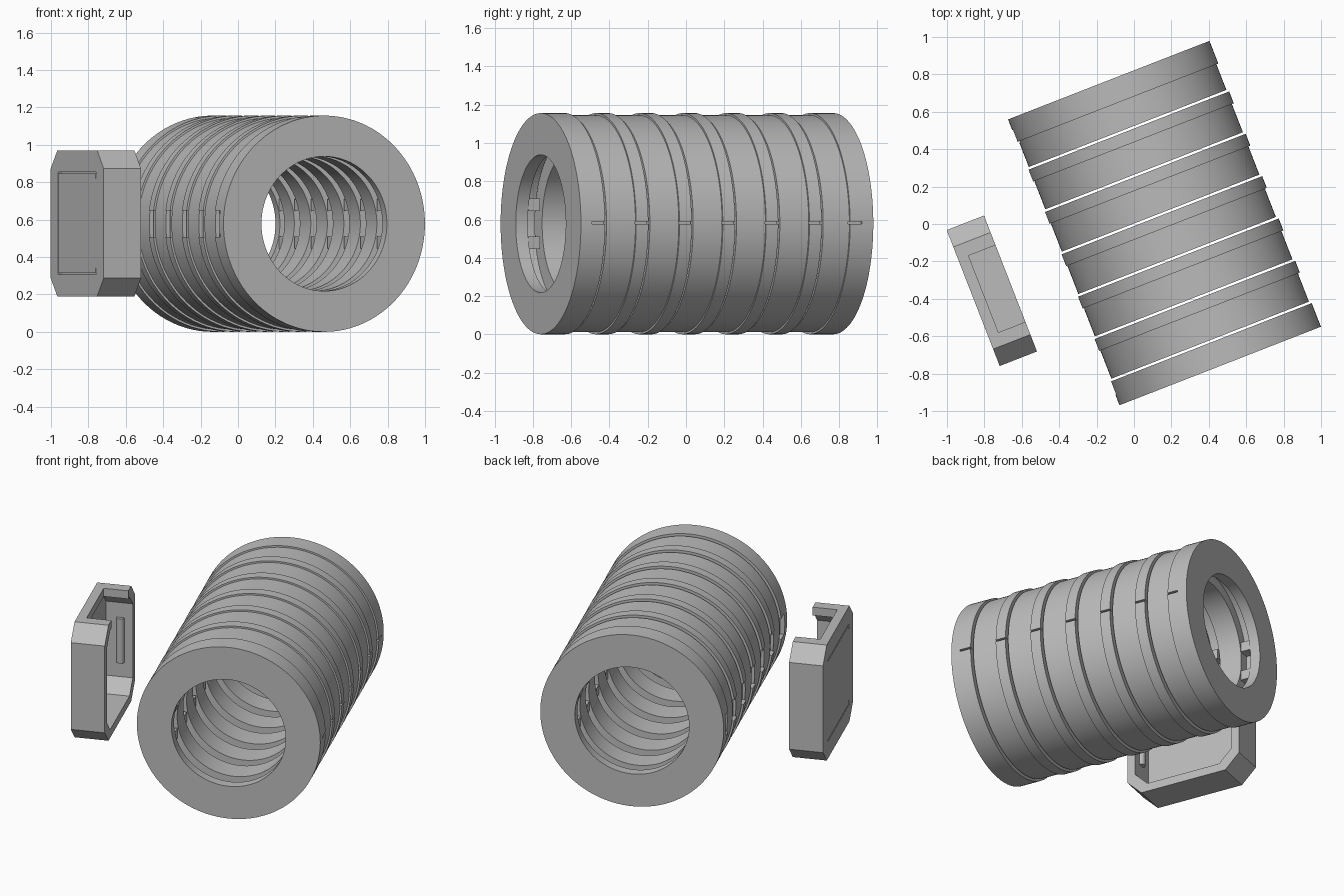
import bpy, bmesh, math
from mathutils import Matrix

if "Cube" in bpy.data.objects:
    bpy.data.objects.remove(bpy.data.objects["Cube"])

TURN = math.radians(21.3)
TUBE = Matrix.Translation((0.163, 0.005, 0.578)) @ Matrix.Rotation(TURN, 4, 'Z')
CASE = Matrix.Translation((-0.76, -0.357, 0.58)) @ Matrix.Rotation(TURN, 4, 'Z')
HALF = 0.82          # half length of the tube
R_BAND, R_BODY, R_BORE, R_GROOVE = 0.578, 0.567, 0.36, 0.43

grey = bpy.data.materials.new("plain grey")
grey.use_nodes = True
grey.diffuse_color = (0.5, 0.5, 0.5, 1)
grey.node_tree.nodes["Principled BSDF"].inputs["Base Color"].default_value = grey.diffuse_color


def finish(name, bm, frame):
    bmesh.ops.recalc_face_normals(bm, faces=bm.faces)
    mesh = bpy.data.meshes.new(name)
    bm.to_mesh(mesh)
    bm.free()
    mesh.materials.append(grey)
    ob = bpy.data.objects.new(name, mesh)
    bpy.context.collection.objects.link(ob)
    ob.matrix_world = frame
    return ob


def add_box(bm, centre, size):
    bmesh.ops.create_cube(bm, size=1, matrix=Matrix.Translation(centre) @ Matrix.Diagonal((*size, 1)))


def cut(ob, cutter):
    cutter.hide_render = True
    cutter.hide_viewport = True
    cutter.display_type = 'WIRE'
    mod = ob.modifiers.new("cut", 'BOOLEAN')
    mod.operation = 'DIFFERENCE'
    mod.solver = 'EXACT'
    mod.object = cutter
    bpy.context.view_layer.update()
    mesh = bpy.data.meshes.new_from_object(ob.evaluated_get(bpy.context.evaluated_depsgraph_get()))
    ob.modifiers.clear()
    ob.data = mesh
    bpy.data.objects.remove(cutter)


def smooth(ob):
    bpy.ops.object.select_all(action='DESELECT')
    ob.select_set(True)
    bpy.context.view_layer.objects.active = ob
    bpy.ops.object.shade_smooth_by_angle(angle=math.radians(25))


def ring(name, profile, groove_mid, band_mid, band_len, notched=True):
    """Revolve (radius, station) points about the tube axis, then notch the band."""
    bm = bmesh.new()
    verts = [bm.verts.new((r, s, 0)) for r, s in profile]
    edges = [bm.edges.new((v, verts[(i + 1) % len(verts)])) for i, v in enumerate(verts)]
    bmesh.ops.spin(bm, geom=verts + edges, cent=(0, 0, 0), axis=(0, 1, 0),
                   angle=math.tau, steps=128, use_merge=True)
    bmesh.ops.remove_doubles(bm, verts=bm.verts, dist=0.0001)
    ob = finish(name, bm, TUBE)
    if notched:
        # thin slit on one flank, shallow window on the other
        bm = bmesh.new()
        add_box(bm, (R_BAND, band_mid, 0.005), (0.04, band_len, 0.012))
        add_box(bm, (-R_BAND, band_mid, 0), (0.06, band_len, 0.14))
        cut(ob, finish("cutter", bm, TUBE))
    smooth(ob)
    # stop tabs bridging the inner groove
    bm = bmesh.new()
    for side in (-1, 1):
        for up in (-1, 1):
            add_box(bm, (side * 0.395, groove_mid, up * 0.1), (0.08, 0.064, 0.065))
    finish(name + "_stop_tabs", bm, TUBE)


# Front ring: a full-width band with a bore lip and groove behind it
a, b = -HALF, -HALF + 0.135
ring("front_ring", [(R_BORE, a), (R_BAND, a), (R_BAND, b), (R_GROOVE, b),
                    (R_GROOVE, b - 0.068), (R_BORE, b - 0.068)], b - 0.034, b - 0.034, 0.08)

# Middle rings: narrow body in front, raised band at the rear
PITCH, GAP = 0.243, 0.013
for i in range(5):
    a = -HALF + 0.135 + GAP + i * PITCH
    b = a + PITCH - GAP
    step = b - 0.068
    ring(f"middle_ring_{i + 1}", [(R_BORE, a), (R_BODY, a), (R_BODY, step), (R_BAND, step), (R_BAND, b),
                                  (R_GROOVE, b), (R_GROOVE, step), (R_BORE, step)],
         b - 0.034, b - 0.034, 0.072)

# Rear ring: narrow body, then a wide band closed by a bore lip
a = -HALF + 0.135 + GAP + 5 * PITCH
step = HALF - 0.13
lip = HALF - 0.065
ring("rear_ring", [(R_BORE, a), (R_BODY, a), (R_BODY, step), (R_BAND, step), (R_BAND, HALF), (R_BORE, HALF),
                   (R_BORE, lip), (R_GROOVE, lip), (R_GROOVE, step), (R_BORE, step)],
     (step + lip) / 2, step + 0.03, 0.075)


def octagon(bm, half, chamfer, x0, x1):
    """Square slab with chamfered corners, standing across the local x axis."""
    c = half - chamfer
    pts = [(c, half), (half, c), (half, -c), (c, -half), (-c, -half), (-half, -c), (-half, c), (-c, half)]
    face = bm.faces.new([bm.verts.new((x0, y, z)) for y, z in pts])
    out = bmesh.ops.extrude_face_region(bm, geom=[face])
    bmesh.ops.translate(bm, vec=(x1 - x0, 0, 0),
                        verts=[v for v in out["geom"] if isinstance(v, bmesh.types.BMVert)])


# Chamfered case, open towards the tube
DEPTH = 0.107
bm = bmesh.new()
octagon(bm, 0.39, 0.097, -DEPTH, DEPTH)
case = finish("case", bm, CASE)

bm = bmesh.new()
octagon(bm, 0.335, 0.085, -DEPTH + 0.045, DEPTH + 0.05)
cut(case, finish("cutter", bm, CASE))

# Opening in the upper wall
bm = bmesh.new()
add_box(bm, (0.075, 0, 0.38), (0.246, 0.44, 0.2))
cut(case, finish("cutter", bm, CASE))

# Fine U-shaped slit on the outer panel
for centre, size in (((0.276, 0), (0.008, 0.54)), ((0, 0.27), (0.56, 0.008)), ((0, -0.27), (0.56, 0.008)),
                     ((-0.276, 0.255), (0.008, 0.03)), ((-0.276, -0.255), (0.008, 0.03))):
    bm = bmesh.new()
    add_box(bm, (-DEPTH, *centre), (0.03, *size))
    cut(case, finish("cutter", bm, CASE))

# Upright grip ribs inside both end walls
for name, side in (("front_rib", -1), ("rear_rib", 1)):
    bm = bmesh.new()
    bmesh.ops.create_cone(bm, cap_ends=True, segments=24, radius1=0.025, radius2=0.025, depth=0.3,
                          matrix=Matrix.Translation((0.03, side * 0.335, 0)))
    smooth(finish(name, bm, CASE))
